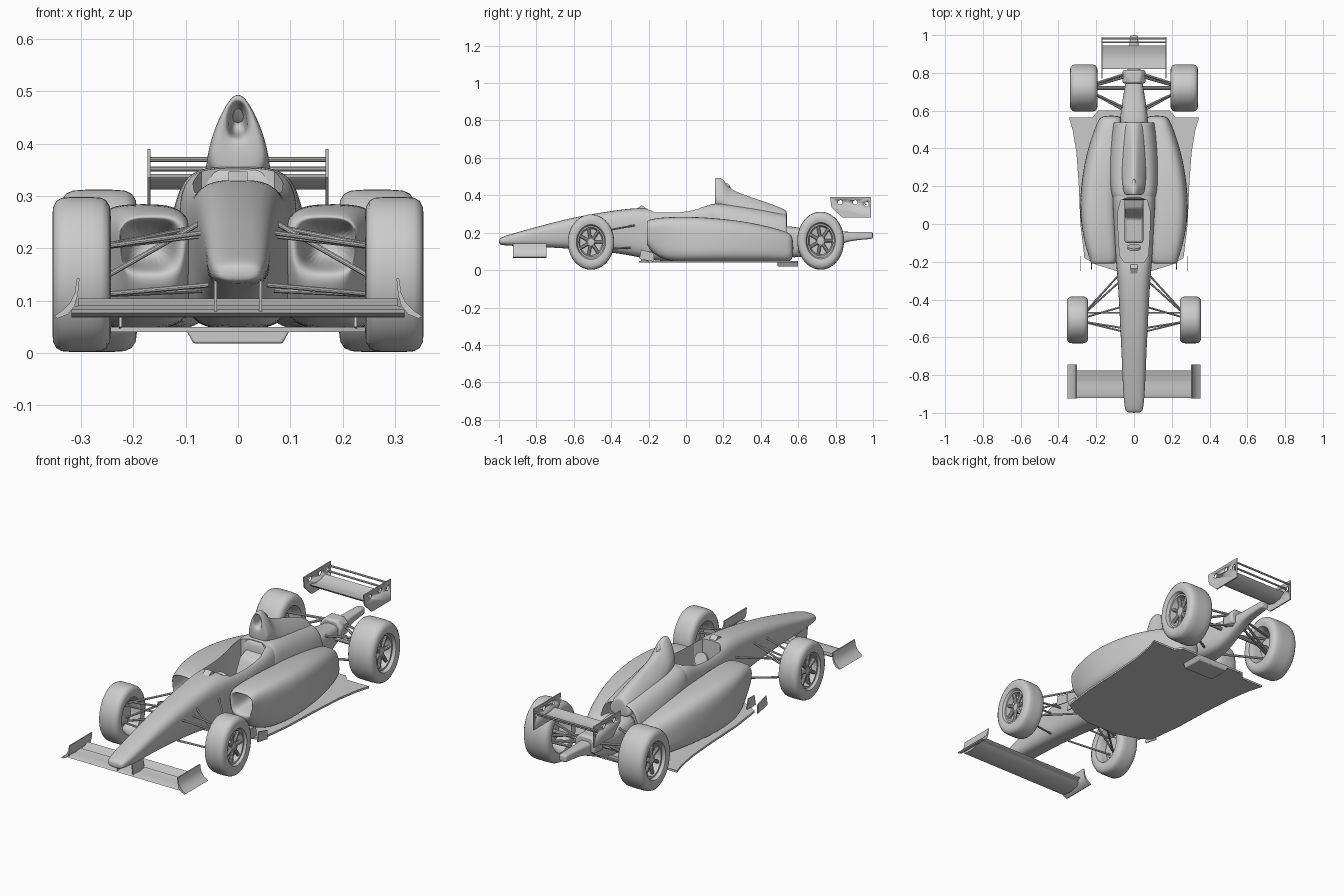
import bpy, bmesh, math
from mathutils import Vector


def make(name, verts, faces, mirror=False, subsurf=0, bevel=0, smooth=True):
    """Mesh object in world coordinates, optionally mirrored across x."""
    me = bpy.data.meshes.new(name)
    me.from_pydata([tuple(v) for v in verts], [], faces)
    bm = bmesh.new()
    bm.from_mesh(me)
    bmesh.ops.recalc_face_normals(bm, faces=bm.faces)
    bm.to_mesh(me)
    bm.free()
    ob = bpy.data.objects.new(name, me)
    bpy.context.collection.objects.link(ob)
    if subsurf:
        for p in me.polygons:
            p.use_smooth = True
        m = ob.modifiers.new("Subdivision", 'SUBSURF')
        m.levels = m.render_levels = subsurf
    elif smooth:
        bpy.ops.object.select_all(action='DESELECT')
        ob.select_set(True)
        bpy.context.view_layer.objects.active = ob
        bpy.ops.object.shade_smooth_by_angle(angle=math.radians(35))
    if bevel:
        b = ob.modifiers.new("Bevel", 'BEVEL')
        b.width, b.segments = bevel, 2
    if mirror:
        m = ob.modifiers.new("Mirror", 'MIRROR')
        m.use_mirror_merge = False
    return ob


def loft(name, rows, mirror=False, n=24):
    """Skin of rounded-box sections: (y, centre x, z low, z high, top half width, bottom half width, squareness)."""
    verts, faces = [], []
    for y, cx, z0, z1, wt, wb, e in rows:
        for i in range(n):
            t = 2 * math.pi * (i + .5) / n
            c, s = math.cos(t), math.sin(t)
            u = math.copysign(abs(c) ** (2 / e), c)
            v = math.copysign(abs(s) ** (2 / e), s)
            w = wb + (wt - wb) * (v + 1) / 2
            verts.append((cx + u * w, y, (z0 + z1) / 2 + v * (z1 - z0) / 2))
    for r in range(len(rows) - 1):
        for i in range(n):
            j = (i + 1) % n
            faces.append((r * n + i, r * n + j, r * n + n + j, r * n + n + i))
    faces += [tuple(range(n)), tuple(range(len(verts) - n, len(verts)))]
    return make(name, verts, faces, mirror, subsurf=2)


def prism(name, pts, lo, hi, axis, **kw):
    """Outline extruded along an axis: x uses (y,z), y uses (x,z), z uses (x,y)."""
    k = 'xyz'.index(axis)
    n = len(pts)
    verts = []
    for d in (lo, hi):
        for p in pts:
            v = list(p)
            v.insert(k, d)
            verts.append(v)
    faces = [(i, (i + 1) % n, n + (i + 1) % n, n + i) for i in range(n)]
    faces += [tuple(range(n)), tuple(range(n, 2 * n))]
    return make(name, verts, faces, **kw)


def rods(name, pairs, r, mirror=False, n=10):
    verts, faces = [], []
    for a, b in pairs:
        a, b = Vector(a), Vector(b)
        q = (b - a).to_track_quat('Z', 'Y')
        o = len(verts)
        for end in (a, b):
            for i in range(n):
                t = 2 * math.pi * i / n
                verts.append(end + q @ Vector((r * math.cos(t), r * math.sin(t), 0)))
        faces += [(o + i, o + (i + 1) % n, o + n + (i + 1) % n, o + n + i) for i in range(n)]
        faces += [tuple(range(o, o + n)), tuple(range(o + n, o + 2 * n))]
    return make(name, verts, faces, mirror)


def lathe(name, prof, cen, ry, rz, closed, n=56):
    """Profile (x offset, relative radius) turned about the axle."""
    m = len(prof)
    verts = [(cen[0] + x, cen[1] + ry * r * math.cos(2 * math.pi * i / n),
              cen[2] + rz * r * math.sin(2 * math.pi * i / n)) for i in range(n) for x, r in prof]
    faces = [(i * m + j, i * m + (j + 1) % m, (i + 1) % n * m + (j + 1) % m, (i + 1) % n * m + j)
             for i in range(n) for j in range(m if closed else m - 1)]
    return make(name, verts, faces, mirror=True)


def cut(ob, cutter):
    m = ob.modifiers.new("Cut", 'BOOLEAN')
    m.operation, m.solver, m.object = 'DIFFERENCE', 'EXACT', cutter
    cutter.hide_render = True
    cutter.hide_set(True)


def wheel(tag, cen, ry, rz, h):
    half = [(.70, .58), (.93, .63), (1, .74), (.97, .87), (.86, .95), (.68, .99), (.35, 1)]
    prof = [(x * h, r) for x, r in half] + [(-x * h, r) for x, r in reversed(half)]
    prof += [(-.5 * h, .54), (.5 * h, .54)]
    lathe(tag + "_tyre", prof, cen, ry, rz, True)
    # dished rim, brake disc and hub
    lathe(tag + "_rim", [(.72 * h, .60), (.70 * h, .53), (.25 * h, .48), (.2 * h, .2),
                         (.6 * h, .16), (.62 * h, .001), (-.3 * h, .001), (-.3 * h, .36),
                         (.05 * h, .4), (.05 * h, .5), (-.6 * h, .56)], cen, ry, rz, False)
    spokes = []
    for i in range(7):
        t = 2 * math.pi * i / 7
        p = [(cen[0] + x * h, cen[1] + ry * r * math.cos(t), cen[2] + rz * r * math.sin(t))
             for x, r in ((.5, .12), (.5, .55))]
        spokes.append(p)
    rods(tag + "_spokes", spokes, .009, True)


# Nose and tub with cockpit opening
tub = loft("nose_and_tub", [
    (-1.0, 0, .138, .165, .036, .036, 2.5), (-.985, 0, .133, .178, .05, .048, 2.6),
    (-.9, 0, .128, .203, .059, .056, 3), (-.75, 0, .122, .245, .066, .06, 3),
    (-.6, 0, .113, .283, .076, .063, 3), (-.4, 0, .095, .318, .087, .07, 3),
    (-.25, 0, .07, .336, .097, .08, 3.2), (-.19, 0, .05, .326, .102, .09, 3.5),
    (-.05, 0, .045, .32, .108, .1, 4), (.06, 0, .045, .338, .115, .1, 4),
    (.14, 0, .045, .365, .12, .11, 4), (.3, 0, .06, .33, .1, .1, 4)])
side = [(.05, -.205), (.075, -.17), (.083, -.05), (.086, .06), (.07, .125), (.035, .14)]
cut(tub, prism("cockpit_cutter", side + [(-x, y) for x, y in reversed(side)], .12, .5, 'z', smooth=False))
prism("seat", [(-.1, .11), (-.1, .17), (.03, .18), (.08, .28), (.15, .31), (.15, .11)],
      -.05, .05, 'x', bevel=.012)
prism("windscreen", [(-.27, .325), (-.235, .347), (-.21, .325)], -.018, .018, 'x')
rods("steering_wheel", [((0, -.13, .26), (0, -.118, .265))], .035, n=20)

# Engine cover with open rear, roll hoop with air intake
loft("engine_cover", [
    (.125, 0, .06, .34, .10, .10, 4), (.14, 0, .06, .362, .12, .12, 4),
    (.25, 0, .06, .352, .118, .16, 3.5), (.4, 0, .06, .328, .108, .16, 3.2),
    (.5, 0, .06, .306, .098, .14, 3.2), (.54, 0, .06, .298, .094, .13, 3.2),
    (.541, 0, .07, .288, .084, .12, 3.2), (.47, 0, .08, .28, .08, .11, 3)])
loft("roll_hoop_fin", [
    (.24, 0, .42, .465, .011, .016, 2.4), (.162, 0, .414, .476, .014, .019, 2.4),
    (.153, 0, .40, .484, .02, .028, 2.4), (.155, 0, .33, .493, .024, .068, 2.3),
    (.175, 0, .33, .495, .026, .075, 2.3), (.2, 0, .32, .488, .024, .08, 2.3),
    (.225, 0, .31, .446, .022, .085, 2.3), (.27, 0, .3, .415, .024, .09, 2.3),
    (.4, 0, .26, .374, .028, .09, 2.3), (.535, 0, .22, .324, .034, .08, 2.3),
    (.54, 0, .23, .31, .03, .07, 2.3)])

# Side pods with recessed inlets
loft("side_pods", [
    (-.06, .172, .175, .24, .042, .036, 3), (-.19, .172, .162, .25, .054, .046, 3.2),
    (-.212, .166, .15, .258, .062, .055, 3.2), (-.205, .162, .125, .266, .075, .055, 3.2),
    (-.17, .164, .08, .277, .084, .06, 3.4), (-.1, .175, .048, .284, .092, .08, 3.6),
    (0, .184, .045, .286, .095, .1, 3.6), (.12, .187, .045, .282, .094, .108, 3.5),
    (.3, .172, .045, .264, .088, .104, 3.3), (.45, .145, .045, .232, .075, .092, 3),
    (.54, .125, .045, .205, .06, .075, 3), (.575, .12, .05, .185, .05, .062, 3)], mirror=True)

# Floor, diffuser and guide vanes
edge = [(.09, -.25), (.2, -.215), (.262, -.18), (.284, 0), (.292, .2), (.305, .38),
        (.325, .5), (.345, .565), (.22, .565), (.19, .6), (.08, .6)]
prism("floor", edge + [(-x, y) for x, y in reversed(edge)], .04, .05, 'z')
prism("diffuser", [(-.1, .045), (-.085, .018), (.085, .018), (.1, .045)], .49, .6, 'y', bevel=.004)
prism("floor_vane", [(-.25, .06), (-.24, .11), (-.17, .09), (-.17, .045)], .282, .287, 'x', mirror=True)
prism("inner_vane", [(-.24, .05), (-.23, .1), (-.18, .1), (-.17, .045)], .222, .227, 'x', mirror=True)

# Gearbox and rear crash structure
loft("gearbox", [
    (.46, 0, .07, .25, .085, .08, 3), (.62, 0, .065, .225, .075, .06, 3),
    (.7, 0, .08, .213, .058, .045, 3), (.8, 0, .125, .206, .038, .034, 3),
    (.87, 0, .158, .205, .028, .028, 3.5), (.99, 0, .166, .205, .022, .022, 4),
    (1.0, 0, .168, .203, .02, .02, 4)])
prism("rear_suspension_housing", [(-.055, .15), (.055, .15), (.062, .2), (.035, .232), (-.035, .232), (-.062, .2)],
      .745, .815, 'y', bevel=.01)

# Front wing, endplates and nose pylons
prism("front_wing", [(-.92, .076), (-.9, .069), (-.86, .068), (-.82, .076), (-.795, .09),
                     (-.82, .085), (-.86, .08), (-.9, .083)], -.318, .318, 'x')
prism("front_wing_flap", [(-.83, .09), (-.80, .096), (-.775, .104), (-.80, .092)], -.306, .306, 'x')
prism("front_endplates", [(.352, .07), (.335, .082), (.321, .096), (.312, .115), (.308, .142), (.303, .142),
                          (.306, .112), (.312, .09), (.325, .074), (.345, .066)],
      -.925, -.745, 'y', mirror=True)
prism("front_wing_pylons", [(-.91, .078), (-.92, .14), (-.83, .14), (-.82, .078)], .04, .046, 'x', mirror=True)

# Rear wing
prism("rear_wing", [(.82, .335), (.835, .32), (.87, .312), (.91, .318), (.945, .342),
                    (.91, .33), (.87, .326), (.84, .333)], -.168, .168, 'x')
rods("rear_wing_bars", [((-.168, .962, .352), (.168, .962, .352)),
                        ((-.168, .982, .37), (.168, .982, .37))], .005)
plate = prism("rear_endplates", [(.77, .39), (.778, .335), (.835, .282), (.99, .282), (.99, .39)],
              .167, .173, 'x', mirror=True)
cut(plate, rods("endplate_hole_cutter", [((-.2, y, z), (.2, y, z)) for y, z in
                                         ((.825, .362), (.905, .362), (.965, .352))], .012, n=16))

# Wheels
wheel("front_wheels", (.299, -.508, .15), .124, .148, .056)
wheel("rear_wheels", (.266, .72, .157), .125, .155, .073)

# Suspension arms
rods("front_suspension", [
    ((.06, -.29, .12), (.28, -.49, .11)), ((.055, -.57, .13), (.28, -.515, .11)),
    ((.08, -.27, .24), (.28, -.49, .2)), ((.065, -.55, .23), (.28, -.515, .2)),
    ((.06, -.47, .225), (.28, -.47, .2)), ((.07, -.44, .25), (.28, -.5, .13))], .005, True)
rods("rear_suspension", [
    ((.05, .6, .1), (.25, .71, .1)), ((.02, .8, .15), (.25, .73, .1)),
    ((.06, .62, .21), (.25, .71, .21)), ((.03, .8, .2), (.25, .73, .21)),
    ((.04, .78, .21), (.25, .72, .13))], .006, True)
rods("drive_shafts", [((.03, .72, .155), (.25, .72, .155))], .01, True)
